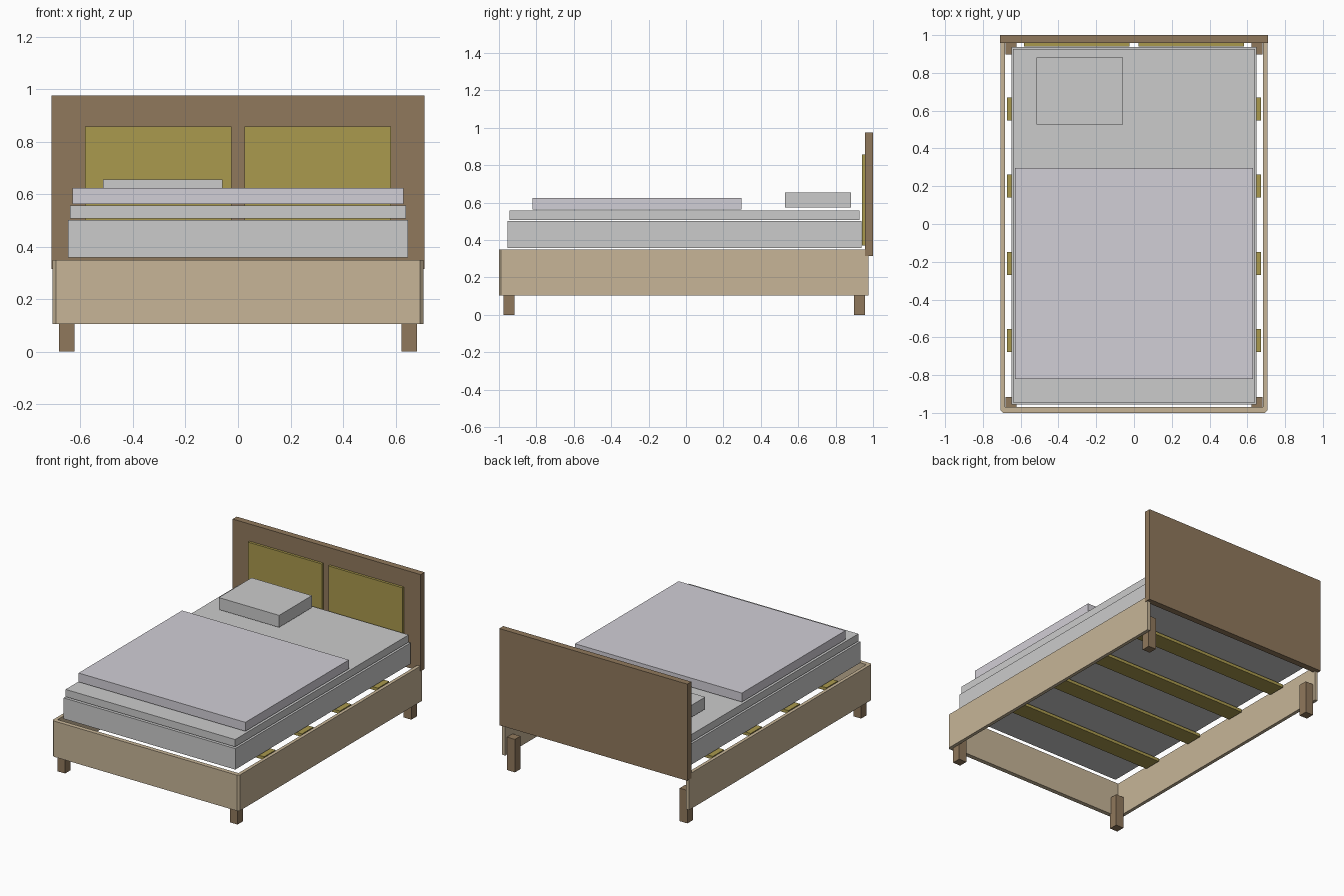
import bpy, bmesh

if "Cube" in bpy.data.objects:
    bpy.data.objects.remove(bpy.data.objects["Cube"])


def material(name, rgb):
    m = bpy.data.materials.new(name)
    m.diffuse_color = (*rgb, 1)
    m.use_nodes = True
    m.node_tree.nodes["Principled BSDF"].inputs["Base Color"].default_value = m.diffuse_color
    return m


dark_wood = material("dark_wood", (0.28, 0.19, 0.107))
pale_wood = material("pale_wood", (0.57, 0.46, 0.31))
olive = material("olive_panel", (0.40, 0.32, 0.075))
linen = material("linen", (0.68, 0.68, 0.69))
cover = material("cover", (0.64, 0.62, 0.67))


def finish(name, bm, mat):
    bmesh.ops.recalc_face_normals(bm, faces=bm.faces)
    me = bpy.data.meshes.new(name)
    bm.to_mesh(me)
    bm.free()
    ob = bpy.data.objects.new(name, me)
    bpy.context.collection.objects.link(ob)
    if mat:
        me.materials.append(mat)
    return ob


def box(name, xs, ys, zs, mat=None):
    bm = bmesh.new()
    bmesh.ops.create_cube(bm, size=1)
    for v in bm.verts:
        v.co = [(r[0] + r[1]) / 2 + c * (r[1] - r[0]) for c, r in zip(v.co, (xs, ys, zs))]
    return finish(name, bm, mat)


# U-shaped side and foot rails with chamfered front corners, open at the head
half = [(0.683, 0.975), (0.706, 0.975), (0.706, -0.988), (0.694, -1.0)]
outline = [(-0.683, -0.97), (0.683, -0.97)] + half + [(-x, y) for x, y in reversed(half)]
bm = bmesh.new()
base = bm.faces.new([bm.verts.new((x, y, 0.105)) for x, y in outline])
ext = bmesh.ops.extrude_face_region(bm, geom=[base], use_keep_orig=True)
bmesh.ops.translate(bm, vec=(0, 0, 0.244),
                    verts=[g for g in ext["geom"] if isinstance(g, bmesh.types.BMVert)])
finish("bed_rails", bm, pale_wood)

# Headboard with two raised panels
box("headboard", (-0.71, 0.71), (0.957, 1.0), (0.315, 0.975), dark_wood)
for s, side in ((-1, "left"), (1, "right")):
    box(f"headboard_panel_{side}", sorted((s * 0.025, s * 0.583)), (0.94, 0.957), (0.37, 0.858), olive)
    # Legs inside the rail corners
    for end, ys in (("front", (-0.977, -0.917)), ("back", (0.897, 0.957))):
        box(f"{end}_leg_{side}", sorted((s * 0.622, s * 0.681)), ys, (0, 0.225), dark_wood)

# Cross slats
for i in range(4):
    y = 0.61 - i * 0.409
    box(f"slat_{i + 1}", (-0.672, 0.672), (y - 0.061, y + 0.061), (0.325, 0.346), olive)

# Mattress and bedding
box("mattress", (-0.648, 0.648), (-0.955, 0.937), (0.358, 0.501))
box("sheet", (-0.64, 0.64), (-0.945, 0.927), (0.507, 0.557), linen)
box("blanket", (-0.63, 0.63), (-0.82, 0.297), (0.563, 0.624), cover)
box("pillow", (-0.515, -0.059), (0.528, 0.882), (0.573, 0.655), linen)
